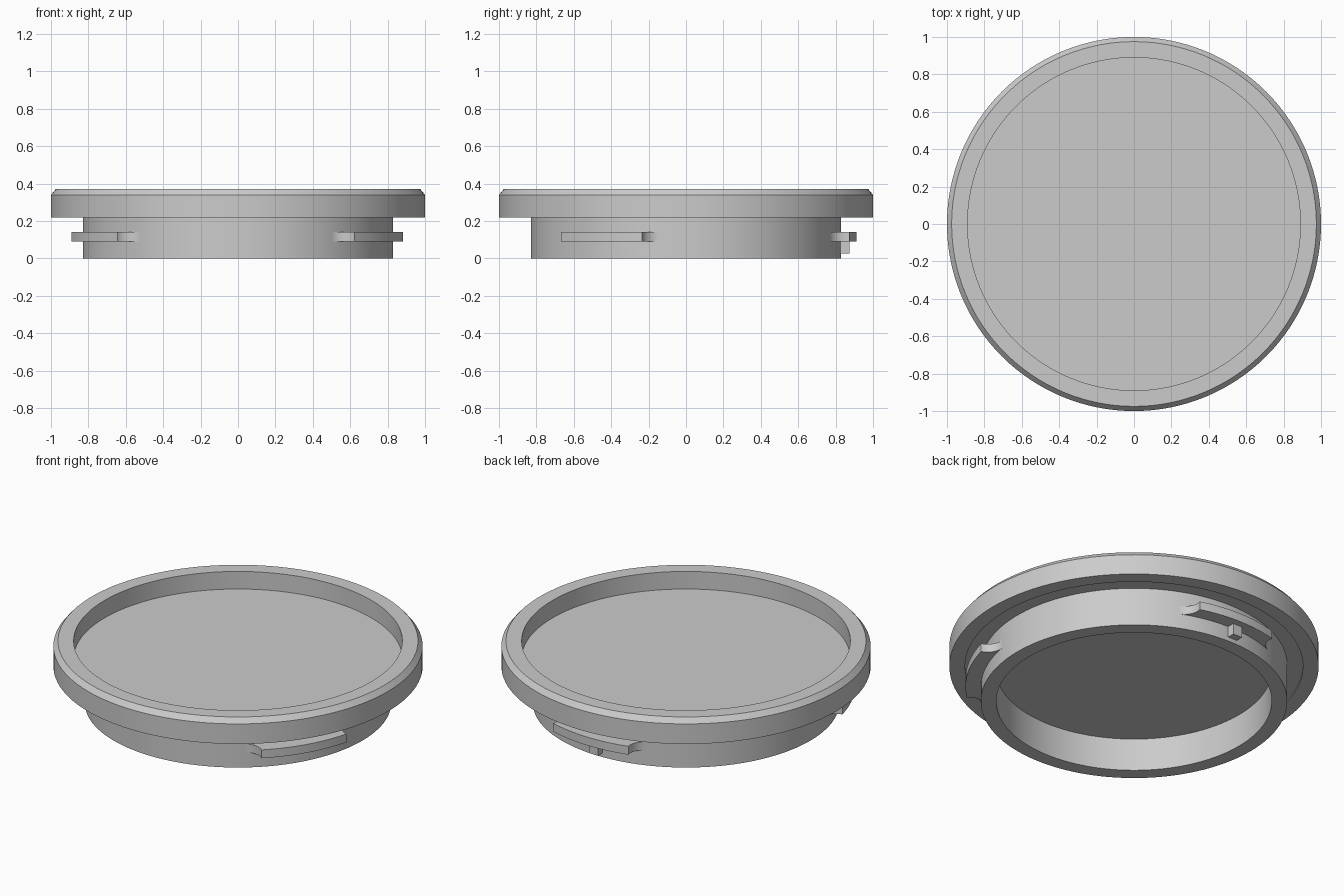
import bpy, bmesh
from math import sin, cos, pi, radians

cube = bpy.data.objects.get("Cube")
if cube:
    bpy.data.objects.remove(cube)

grey = bpy.data.materials.new("plain_grey")
grey.use_nodes = True
colour = (0.6, 0.6, 0.6, 1)
grey.diffuse_color = colour
grey.node_tree.nodes["Principled BSDF"].inputs["Base Color"].default_value = colour


def finish(name, bm):
    bmesh.ops.remove_doubles(bm, verts=bm.verts, dist=1e-5)
    bmesh.ops.recalc_face_normals(bm, faces=bm.faces)
    mesh = bpy.data.meshes.new(name)
    bm.to_mesh(mesh)
    bm.free()
    mesh.materials.append(grey)
    obj = bpy.data.objects.new(name, mesh)
    bpy.context.collection.objects.link(obj)
    bpy.ops.object.select_all(action='DESELECT')
    obj.select_set(True)
    bpy.context.view_layer.objects.active = obj
    bpy.ops.object.shade_smooth_by_angle(angle=radians(30))
    return obj


def lathe(name, profile, steps=128):
    bm = bmesh.new()
    verts = [bm.verts.new((r, 0, z)) for r, z in profile]
    edges = [bm.edges.new(pair) for pair in zip(verts, verts[1:])]
    bmesh.ops.spin(bm, geom=verts + edges, cent=(0, 0, 0), axis=(0, 0, 1),
                   angle=2 * pi, steps=steps)
    return finish(name, bm)


def prism(name, outline, low, high):
    bm = bmesh.new()
    face = bm.faces.new([bm.verts.new((x, y, low)) for x, y in outline])
    top = bmesh.ops.extrude_face_region(bm, geom=[face])["geom"]
    bmesh.ops.translate(bm, vec=(0, 0, high - low),
                        verts=[v for v in top if isinstance(v, bmesh.types.BMVert)])
    return finish(name, bm)


def polar(r, degrees):
    return r * cos(radians(degrees)), r * sin(radians(degrees))


# Cap body: recessed top, chamfered flange, shallow underside groove, hollow neck
lathe("cap_body", [
    (0, 0.265), (0.89, 0.265), (0.89, 0.37), (0.975, 0.37), (1, 0.34),
    (1, 0.22), (0.915, 0.22), (0.915, 0.228), (0.83, 0.228), (0.83, 0),
    (0.746, 0), (0.746, 0.195), (0, 0.195)])

# Three bayonet tabs whose ends sweep into the neck
NECK, OUTER, HALF, SWEEP = 0.83, 0.913, 16, 5.5
fillet = [(OUTER - (OUTER - NECK) * sin(t * pi / 16),
           HALF + SWEEP * (1 - cos(t * pi / 16))) for t in range(9)]
crown = [(OUTER, -HALF + 2 * HALF * i / 16) for i in range(1, 16)]
inner = [(0.79, HALF + SWEEP - 2 * (HALF + SWEEP) * i / 16) for i in range(17)]
tab = [(r, -a) for r, a in reversed(fillet)] + crown + fillet + inner
for name, centre in (("back_tab", 89), ("right_tab", 209), ("left_tab", 329)):
    prism(name, [polar(r, centre + a) for r, a in tab], 0.09, 0.14)

# Small stop stud under the back tab
prism("stop_stud", [(-0.03, 0.8), (0.03, 0.8), (0.03, 0.873), (-0.03, 0.873)], 0.025, 0.1)
